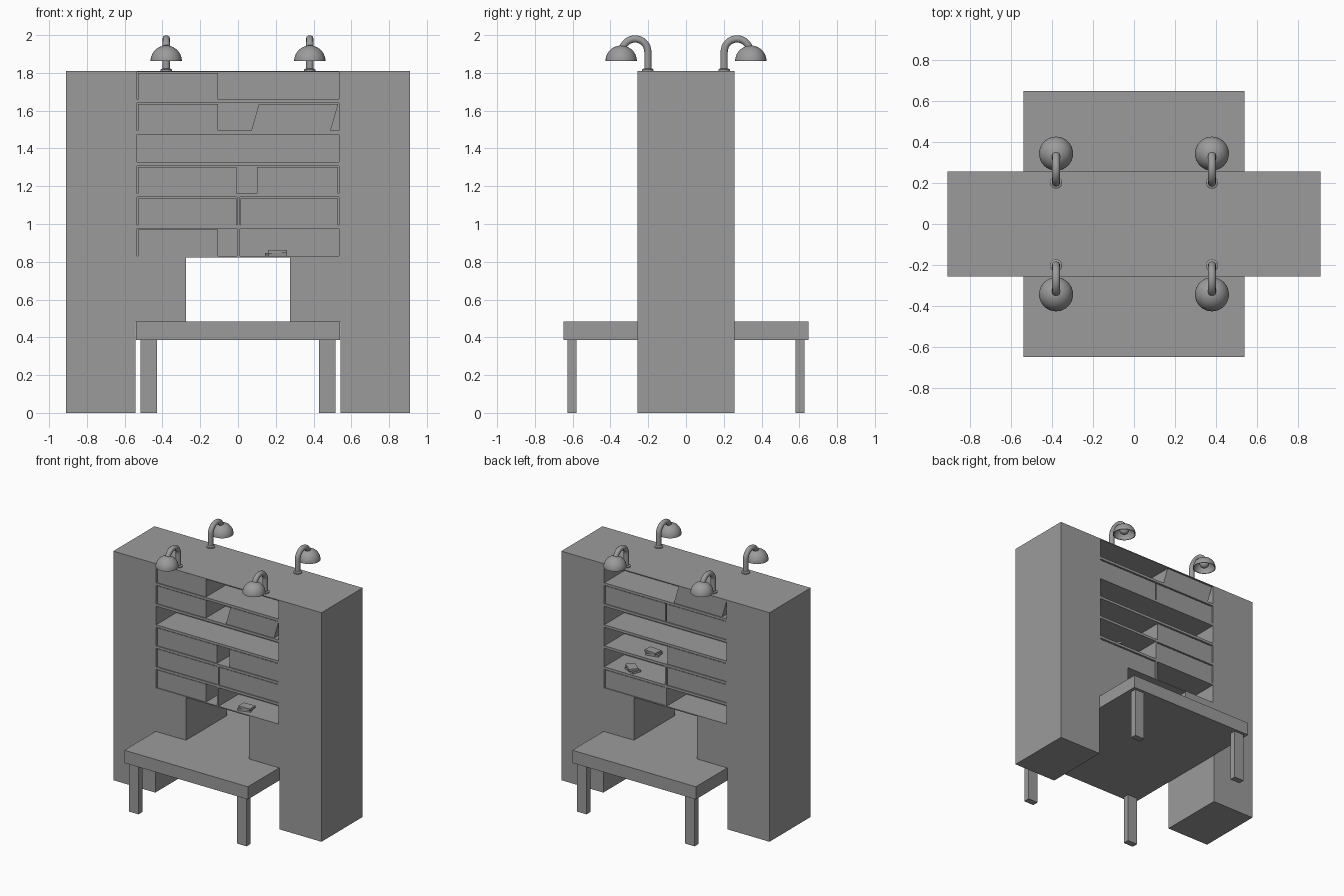
import bpy
import bmesh
import math
from mathutils import Matrix

cube = bpy.data.objects.get("Cube")
if cube:
    bpy.data.objects.remove(cube, do_unlink=True)

GREY = (0.33, 0.33, 0.33, 1)
grey = bpy.data.materials.new("plain grey")
grey.use_nodes = True
grey.diffuse_color = GREY
grey.node_tree.nodes["Principled BSDF"].inputs["Base Color"].default_value = GREY


def finish(name, data):
    obj = bpy.data.objects.new(name, data)
    bpy.context.collection.objects.link(obj)
    data.materials.append(grey)
    return obj


def smooth(obj):
    bpy.ops.object.select_all(action='DESELECT')
    obj.select_set(True)
    bpy.context.view_layer.objects.active = obj
    bpy.ops.object.shade_smooth_by_angle(angle=math.radians(40))


def box(name, x, y, z, lean=0, turn=0):
    """Box between coordinate pairs, optionally leaning along x or turned about z."""
    bm = bmesh.new()
    bmesh.ops.create_cube(bm, size=1)
    for v in bm.verts:
        up = v.co.z + 0.5
        v.co = [(b - a) * c for (a, b), c in zip((x, y, z), v.co)]
        v.co.x += lean * up
    bm.transform(Matrix.Translation([sum(p) / 2 for p in (x, y, z)])
                 @ Matrix.Rotation(turn, 4, 'Z'))
    mesh = bpy.data.meshes.new(name)
    bm.to_mesh(mesh)
    bm.free()
    return finish(name, mesh)


def lathe(name, profile, location):
    """Surface of revolution about z from (radius, height) points."""
    bm = bmesh.new()
    verts = [bm.verts.new((r, 0, z)) for r, z in profile]
    edges = [bm.edges.new(pair) for pair in zip(verts, verts[1:])]
    bmesh.ops.spin(bm, geom=verts + edges, cent=(0, 0, 0), axis=(0, 0, 1),
                   angle=math.tau, steps=32)
    bmesh.ops.remove_doubles(bm, verts=bm.verts, dist=0.0001)
    bmesh.ops.recalc_face_normals(bm, faces=bm.faces)
    mesh = bpy.data.meshes.new(name)
    bm.to_mesh(mesh)
    bm.free()
    obj = finish(name, mesh)
    obj.location = location
    smooth(obj)


def span(a, b, sign):
    return tuple(sorted((a * sign, b * sign)))


DEPTH = 0.257
INNER = 0.535
PITCH = 0.166
FLOOR = 0.83
CLEAR = 0.146

# Side columns, opening cheeks and shelf side panels
for s, side in ((1, "left"), (-1, "right")):
    box(side + "_column", span(0.543, 0.91, s), (-DEPTH, DEPTH), (0, 1.81))
    box(side + "_cheek", span(0.275, 0.543, s), (-DEPTH, DEPTH), (0.485, 0.822))
    box(side + "_shelf_side", span(INNER, 0.543, s), (-DEPTH, DEPTH), (0.822, 1.81))

# Table passing through the unit, with four legs
box("table_top", (-0.54, 0.54), (-0.648, 0.648), (0.385, 0.485))
for sx in (1, -1):
    for sy in (1, -1):
        box("table_leg", span(0.43, 0.515, sx), span(0.58, 0.628, sy), (0, 0.385))

# Shelf boards and the wall between front and back shelves
box("middle_wall", (-INNER, INNER), (-0.006, 0.006), (FLOOR, 1.805))
box("bottom_board", (-INNER, INNER), (-DEPTH, DEPTH), (0.822, FLOOR))
for row in range(1, 6):
    z = FLOOR + row * PITCH
    box("shelf_board", (-INNER, INNER), (-DEPTH, DEPTH), (z - PITCH + CLEAR, z))
box("top_board", (-INNER, INNER), (-DEPTH, DEPTH), (1.804, 1.81))

# Storage boxes: (row, start, end, lean), seen from each side
front_boxes = [(0, -0.53, -0.105, 0), (1, -0.53, -0.008, 0), (1, 0.014, 0.53, 0),
               (2, -0.53, -0.008, 0), (2, 0.1, 0.53, 0), (4, -0.53, -0.105, 0),
               (4, 0.07, 0.49, 0.04), (5, -0.53, -0.105, 0)]
back_boxes = [(0, -0.53, -0.008, 0), (1, 0.014, 0.53, 0), (2, 0.014, 0.53, 0),
              (4, -0.53, -0.004, 0), (4, 0.004, 0.53, 0), (5, 0.07, 0.49, 0.04)]
for s, side, boxes in ((1, "front", front_boxes), (-1, "back", back_boxes)):
    for row, a, b, lean in boxes:
        z = FLOOR + row * PITCH
        box(side + "_storage_box", span(a, b, s), span(-0.25, -0.02, s),
            (z, z + CLEAR - 0.006), lean * s)
    for row in (0, 1):
        z = FLOOR + row * PITCH
        box(side + "_divider", span(-0.005, 0.01, s), span(-DEPTH, 0, s), (z, z + CLEAR))


# Small books lying on the shelves
def book(x, y, row, layer, turn):
    z = FLOOR + row * PITCH + layer * 0.016
    box("book", (x - 0.05, x + 0.05), (y - 0.035, y + 0.035), (z, z + 0.016), 0, turn)


for x, y, row, turn in ((0.2, -0.19, 0, 0.3), (0.33, 0.19, 1, -0.4), (0.16, 0.17, 2, 0.2)):
    book(x, y, row, 0, turn)
    book(x + 0.01, y, row, 1, turn - 0.3)

# Lamps: flange, bent arm, hollow shade and bulb
R = 0.083
arc = [i * math.pi / 20 for i in range(11)]
outer = [(R * math.sin(a), R * math.cos(a)) for a in arc]
inner = [(0.93 * r, 0.93 * z) for r, z in reversed(outer)]
bulb = [(0.035 * math.sin(2 * a), 0.035 * math.cos(2 * a)) for a in arc]
for sx in (1, -1):
    for sy in (1, -1):
        x = 0.38 * sx
        lathe("lamp_flange", [(0, 0), (0.03, 0), (0.03, 0.008), (0.02, 0.014), (0, 0.014)],
              (x, 0.202 * sy, 1.81))
        lathe("lamp_shade", outer + inner, (x, 0.343 * sy, 1.862))
        lathe("lamp_bulb", bulb, (x, 0.343 * sy, 1.9))
        curve = bpy.data.curves.new("lamp_arm", 'CURVE')
        curve.dimensions = '3D'
        curve.bevel_depth = 0.02
        curve.bevel_resolution = 3
        curve.use_fill_caps = True
        path = [(0.202, 1.81)]
        path += [(0.27 - 0.068 * math.cos(t), 1.912 + 0.068 * math.sin(t))
                 for t in (i * math.pi / 16 for i in range(15))]
        line = curve.splines.new('POLY')
        line.points.add(len(path) - 1)
        for point, (y, z) in zip(line.points, path):
            point.co = (x, y * sy, z, 1)
        line.use_smooth = True
        finish("lamp_arm", curve)
